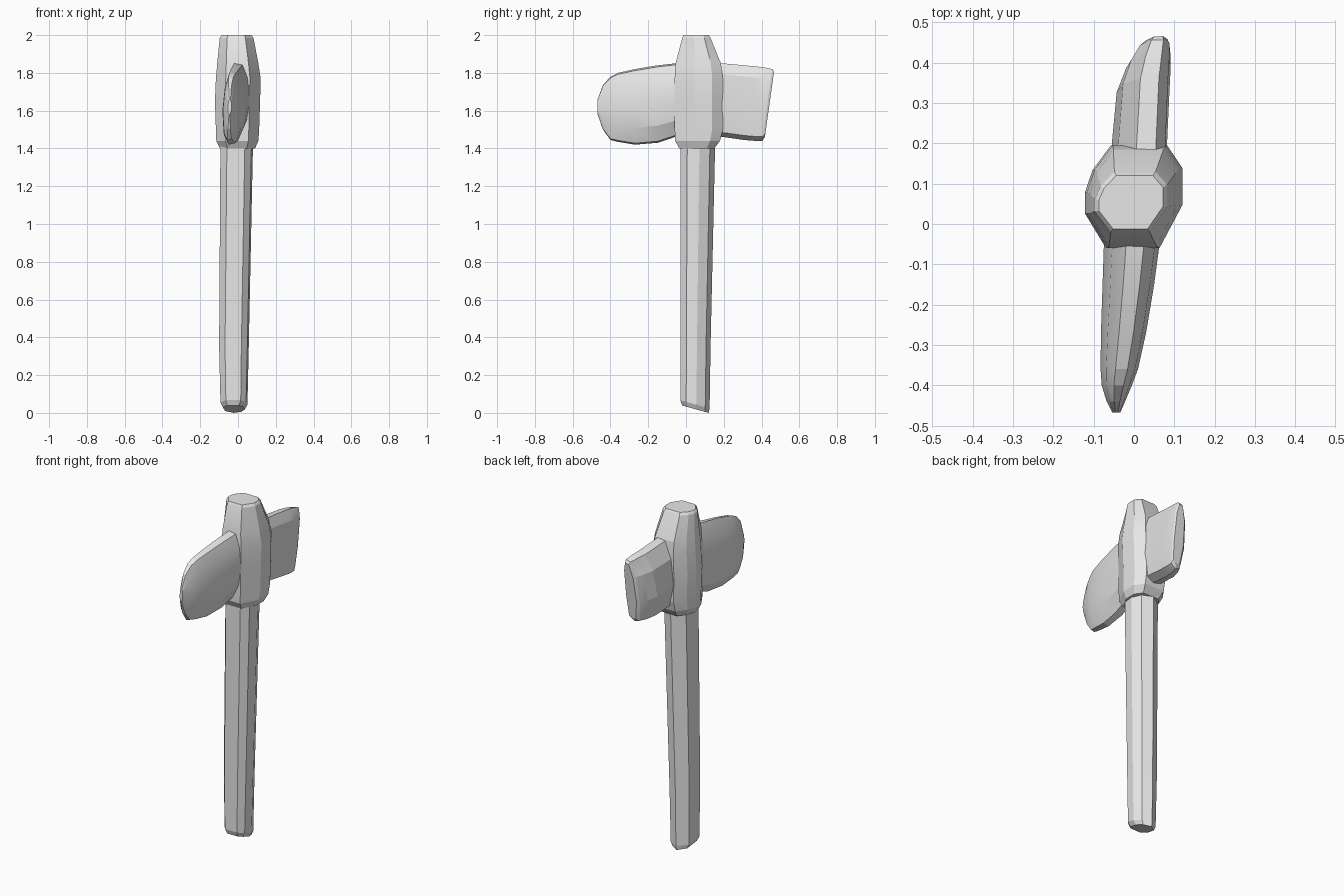
import bpy
import bmesh
import math
from mathutils import Vector

cube = bpy.data.objects.get("Cube")
if cube:
    bpy.data.objects.remove(cube, do_unlink=True)

stone = bpy.data.materials.new("pale_grey")
stone.use_nodes = True
grey = (0.8, 0.8, 0.8, 1)
stone.diffuse_color = grey
stone.node_tree.nodes["Principled BSDF"].inputs["Base Color"].default_value = grey


def loft(name, profile, sections, place):
    """Stretch a unit profile into each section's box and skin the rings."""
    bm = bmesh.new()
    rings = []
    for at, left, right, low, high in sections:
        ring = []
        for u, v in profile:
            a = left + (right - left) * u
            b = low + (high - low) * v
            ring.append(bm.verts.new(place(at, a, b)))
        rings.append(ring)
    count = len(profile)
    for lower, upper in zip(rings, rings[1:]):
        for i in range(count):
            j = (i + 1) % count
            bm.faces.new((lower[i], lower[j], upper[j], upper[i]))
    bm.faces.new(rings[0][::-1])
    bm.faces.new(rings[-1])
    bmesh.ops.triangulate(bm, faces=bm.faces[:])
    bmesh.ops.recalc_face_normals(bm, faces=bm.faces[:])
    mesh = bpy.data.meshes.new(name)
    bm.to_mesh(mesh)
    bm.free()
    mesh.materials.append(stone)
    part = bpy.data.objects.new(name, mesh)
    bpy.context.collection.objects.link(part)
    for other in bpy.context.selected_objects:
        other.select_set(False)
    part.select_set(True)
    bpy.context.view_layer.objects.active = part
    bpy.ops.object.shade_smooth_by_angle(angle=math.radians(14))
    return part


# Handle: a whittled shaft with a slanted butt end
def upright(at, a, b):
    return Vector((a, b, at))


def slanted_butt(at, a, b):
    slope = 0.28 * (0.12 - b) if at < 0.1 else 0
    return Vector((a, b, at + slope))


shaft = [(0.2, 0), (0.75, 0), (0.95, 0.2), (1, 0.55),
         (0.85, 0.85), (0.5, 1), (0.1, 0.75), (0, 0.25)]
loft("handle", shaft, [
    (0, -0.08, 0.035, -0.02, 0.12),
    (0.025, -0.093, 0.05, -0.03, 0.125),
    (0.35, -0.1, 0.057, -0.03, 0.13),
    (1.45, -0.093, 0.08, -0.03, 0.155),
], slanted_butt)

# Socket: the swollen faceted block that holds the head
block = [(0.22, 0), (0.76, 0), (1, 0.42), (1, 0.78), (0.84, 1),
         (0.27, 1), (0.08, 0.76), (0, 0.54), (0, 0.34)]
loft("socket", block, [
    (1.4, -0.095, 0.09, -0.035, 0.15),
    (1.44, -0.115, 0.108, -0.058, 0.18),
    (1.5, -0.117, 0.112, -0.06, 0.195),
    (1.65, -0.122, 0.117, -0.06, 0.195),
    (1.77, -0.117, 0.12, -0.06, 0.195),
    (1.85, -0.11, 0.108, -0.055, 0.185),
    (1.985, -0.097, 0.082, -0.02, 0.13),
    (2.0, -0.087, 0.072, -0.012, 0.12),
], upright)


# Blade: a long rounded stone tapering to a blunt front edge
def along(at, a, b):
    return Vector((a, at, b))


leaf = [(0.3, 0), (0.6, 0.02), (0.88, 0.22), (1, 0.5), (0.92, 0.8),
        (0.72, 0.98), (0.4, 1), (0.15, 0.8), (0, 0.45), (0.08, 0.12)]
loft("blade", leaf, [
    (0.05, -0.075, 0.075, 1.48, 1.85),
    (-0.06, -0.075, 0.062, 1.46, 1.85),
    (-0.15, -0.078, 0.05, 1.43, 1.84),
    (-0.27, -0.082, 0.03, 1.42, 1.82),
    (-0.36, -0.083, 0.01, 1.435, 1.8),
    (-0.4, -0.08, -0.005, 1.445, 1.78),
    (-0.44, -0.068, -0.022, 1.5, 1.735),
    (-0.468, -0.054, -0.034, 1.58, 1.66),
], along)


# Poll: the shorter stone behind, with a leaning back face
def leaning(at, a, b):
    lean = 0.14 * (b - 1.82) if at > 0.3 else 0
    return Vector((a, at + lean, b))


wedge = [(0.2, 0.03), (0.55, 0), (0.9, 0.06), (1, 0.4), (0.97, 0.85),
         (0.8, 1), (0.45, 0.98), (0.12, 0.75), (0, 0.35)]
loft("poll", wedge, [
    (0.1, -0.058, 0.08, 1.47, 1.855),
    (0.2, -0.055, 0.082, 1.46, 1.85),
    (0.36, -0.043, 0.088, 1.445, 1.835),
    (0.42, -0.02, 0.091, 1.44, 1.828),
    (0.457, 0.005, 0.09, 1.44, 1.82),
    (0.468, 0.02, 0.085, 1.46, 1.805),
], leaning)
